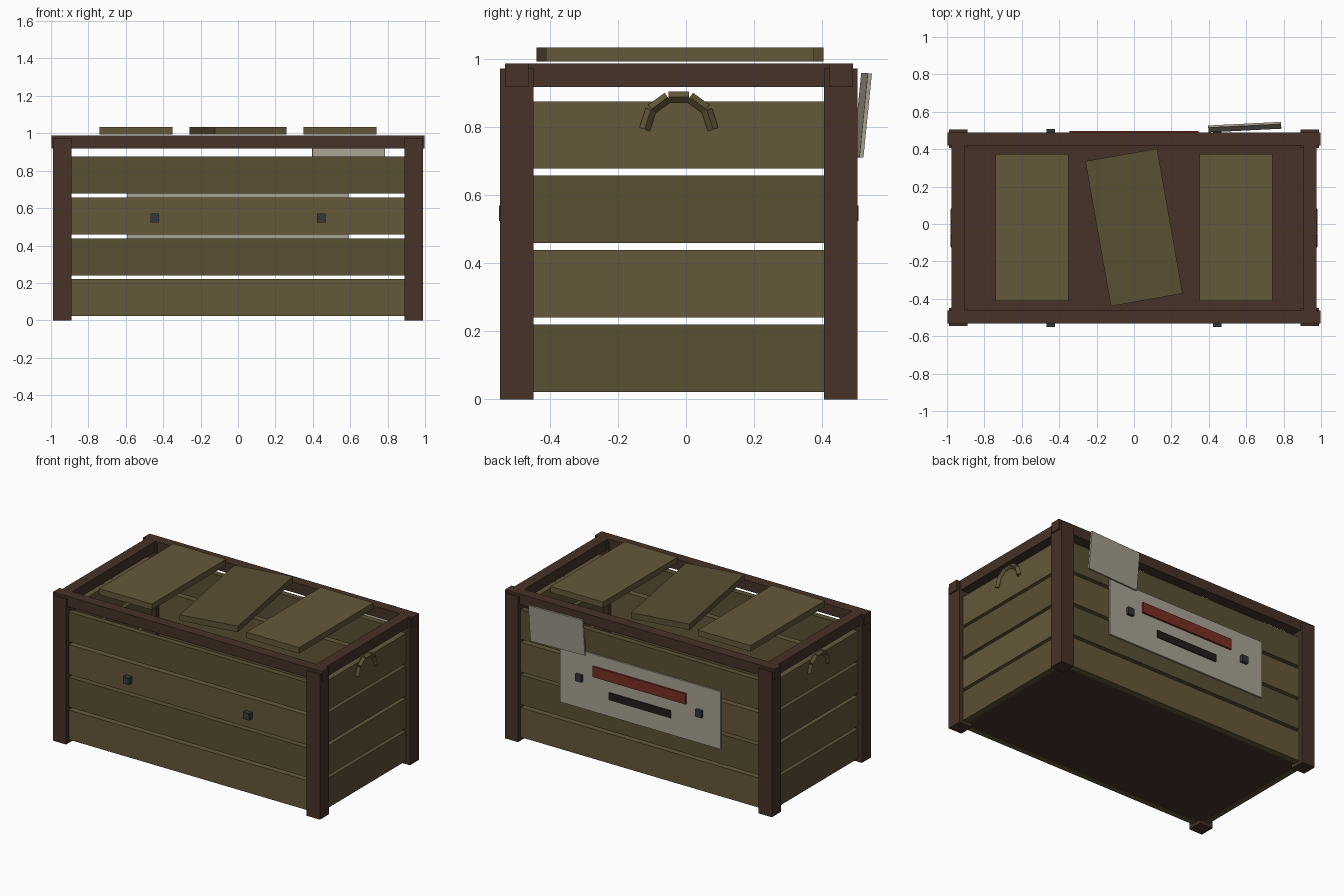
import bpy
from math import cos, sin, radians, pi
from mathutils import Matrix, Vector

if "Cube" in bpy.data.objects:
    bpy.data.objects.remove(bpy.data.objects["Cube"])

CY = -0.021          # crate centre in y (the loose sheet at the back offsets it)


def material(name, rgb):
    m = bpy.data.materials.new(name)
    m.diffuse_color = (*rgb, 1)
    m.use_nodes = True
    m.node_tree.nodes["Principled BSDF"].inputs["Base Color"].default_value = m.diffuse_color
    return m


FRAME = material("dark_brown_wood", (0.062, 0.032, 0.021))
LIGHT = material("light_plank", (0.13, 0.095, 0.041))
DARK = material("dark_plank", (0.105, 0.08, 0.035))
PALE = material("pale_sheet", (0.40, 0.365, 0.29))
RED = material("red_paint", (0.19, 0.027, 0.018))
BLACK = material("black_paint", (0.015, 0.012, 0.01))
IRON = material("iron", (0.035, 0.04, 0.046))


def box(name, centre, size, mat, rot=None):
    """Box with its size baked in; rot is an optional rotation matrix."""
    bpy.ops.mesh.primitive_cube_add(size=1)
    ob = bpy.context.object
    ob.name = name
    ob.data.transform(Matrix.Diagonal((*size, 1)))
    if rot:
        ob.data.transform(rot)
    ob.location = centre
    ob.data.materials.append(mat)
    return ob


# floor
box("floor", (0, CY, 0.043), (1.88, 0.95, 0.036), FRAME)

# corner posts
for sx in (-1, 1):
    for sy in (-1, 1):
        box("corner_post", (sx * 0.94, CY + sy * 0.476, 0.486),
            (0.098, 0.098, 0.972), FRAME)

# top rails
for s in (-1, 1):
    box("long_rail", (0, CY + s * 0.476, 0.9525), (1.996, 0.07, 0.069), FRAME)
    box("short_rail", (s * 0.94, CY, 0.9525), (0.072, 0.90, 0.069), FRAME)

# wall planks, alternating in tone
for i in range(4):
    z = 0.121 + i * 0.2185
    for s in (-1, 1):
        box("long_wall_plank", (0, CY + s * 0.476, z), (1.80, 0.04, 0.198),
            DARK if i % 2 else LIGHT)
        box("end_wall_plank", (s * 0.94, CY, z), (0.04, 0.87, 0.198),
            LIGHT if i % 2 else DARK)

# loose lid boards, the middle one turned
for x, turn, mat in ((-0.545, 0, LIGHT), (0, 10, DARK), (0.545, 0, LIGHT)):
    box("lid_board", (x, -0.018, 1.013), (0.39, 0.787, 0.04), mat,
        Matrix.Rotation(radians(turn), 4, 'Z'))

# square bolts, front and back
for sx in (-1, 1):
    for sy in (-1, 1):
        box("bolt", (sx * 0.445, CY + sy * 0.507, 0.547),
            (0.046, 0.043, 0.046), IRON)

# plate on the back with red bar and dark slot
box("back_plate", (0, 0.479, 0.535), (1.188, 0.014, 0.385), PALE)
box("red_bar", (0, 0.490, 0.615), (0.69, 0.016, 0.07), RED)
box("dark_slot", (0, 0.486, 0.479), (0.46, 0.012, 0.05), BLACK)

# loose sheet leaning on the back
box("leaning_sheet", (0.592, 0.518, 0.834), (0.39, 0.012, 0.248), PALE,
    Matrix.Rotation(0.05, 4, 'Z') @ Matrix.Rotation(-0.1, 4, 'X'))

# rope handles: five straight pieces around an arch on each end
for s in (-1, 1):
    for k in range(-2, 3):
        a = pi / 2 + k * radians(36)
        rot = Matrix.Rotation(a - pi / 2, 4, 'X') @ Matrix.Rotation(pi / 4, 4, 'Y')
        box("handle_piece",
            (s * 0.965, CY + 0.096 * cos(a), 0.792 + 0.096 * sin(a)),
            (0.023, 0.06, 0.023), LIGHT, rot)
